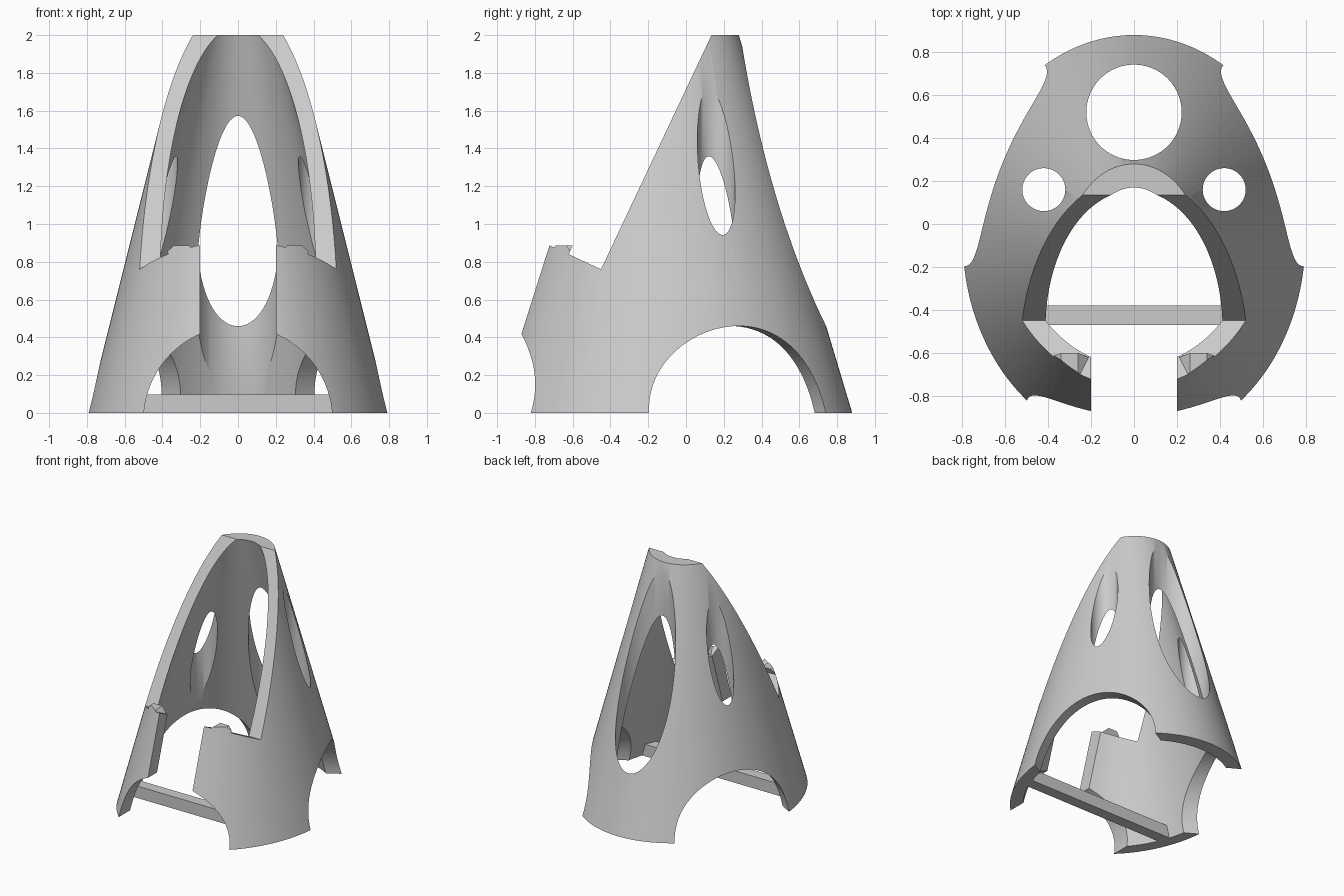
import bpy
import bmesh
from math import cos, sin, tau, radians
from mathutils import Matrix, Vector

if "Cube" in bpy.data.objects:
    bpy.data.objects.remove(bpy.data.objects["Cube"])

CENTRE_Y = -0.076

grey = bpy.data.materials.new("light grey")
grey.use_nodes = True
grey.diffuse_color = (0.6, 0.6, 0.6, 1)
grey.node_tree.nodes["Principled BSDF"].inputs["Base Color"].default_value = (0.6, 0.6, 0.6, 1)


def loft(name, lower, upper):
    """Closed solid between two matching rings of points."""
    bm = bmesh.new()
    a = [bm.verts.new(p) for p in lower]
    b = [bm.verts.new(p) for p in upper]
    bm.faces.new(a)
    bm.faces.new(b)
    for i in range(len(a)):
        j = (i + 1) % len(a)
        bm.faces.new((a[i], a[j], b[j], b[i]))
    bmesh.ops.recalc_face_normals(bm, faces=bm.faces)
    mesh = bpy.data.meshes.new(name)
    bm.to_mesh(mesh)
    bm.free()
    obj = bpy.data.objects.new(name, mesh)
    bpy.context.collection.objects.link(obj)
    mesh.materials.append(grey)
    return obj


def box(name, x0, x1, y0, y1, z0, z1):
    ring = [(x0, y0), (x1, y0), (x1, y1), (x0, y1)]
    return loft(name, [(x, y, z0) for x, y in ring], [(x, y, z1) for x, y in ring])


def cone(name, inset_x, inset_y, z0, z1, sides=128):
    """Tapered elliptical solid, narrowed by a constant wall inset."""
    def ring(z):
        s = 1 - 0.314 * z
        return [((0.797 * s - inset_x) * cos(tau * i / sides),
                 (0.956 * s - inset_y) * sin(tau * i / sides) + CENTRE_Y, z)
                for i in range(sides)]
    return loft(name, ring(z0), ring(z1))


def cylinder(name, radius, length, matrix, sides=96):
    ring = [(radius * cos(tau * i / sides), radius * sin(tau * i / sides)) for i in range(sides)]
    obj = loft(name, [(x, y, 0) for x, y in ring], [(x, y, length) for x, y in ring])
    obj.data.transform(matrix)
    return obj


def cut(target, cutter):
    """Subtract the cutter, then discard it."""
    cutter.hide_render = True
    mod = target.modifiers.new("cut", "BOOLEAN")
    mod.operation = "DIFFERENCE"
    mod.solver = "EXACT"
    mod.object = cutter
    graph = bpy.context.evaluated_depsgraph_get()
    graph.update()
    result = bpy.data.meshes.new_from_object(target.evaluated_get(graph))
    target.modifiers.clear()
    target.data = result
    bpy.data.objects.remove(cutter)


# Hollow tapered body
body = cone("body_shell", 0, 0, 0, 2)
cut(body, cone("hollow", 0.09, 0.11, -0.1, 2.1))

# Sloped front opening, leaving a chamfered lug on each side of the slot
profile = [(-0.45, 0.76), (0.2, 2.138), (-1.2, 2.2), (-1.2, 1.111)]
opening = loft("opening", [(-1, y, z) for y, z in profile], [(1, y, z) for y, z in profile])
lug = [(0.15, 0.784), (0.26, 0.885), (0.34, 0.885), (0.38, 0.85), (0.38, 0.7), (0.15, 0.7)]
for side in (-1, 1):
    cut(opening, loft("lug", [(side * x, -1.3, z) for x, z in lug],
                      [(side * x, -0.6 + (z - 0.885) * 0.47, z) for x, z in lug]))
cut(body, opening)

# Front slot
cut(body, box("slot", -0.2, 0.2, -1.3, 0, -0.1, 1.1))

# Three arches spaced evenly around the base
for angle in (-90, 30, 150):
    direction = Vector((cos(radians(angle)), sin(radians(angle)), 0))
    turn = direction.to_track_quat("Z", "Y").to_matrix().to_4x4()
    cut(body, cylinder("arch", 0.5, 1.5, Matrix.Translation((0, CENTRE_Y, -0.04)) @ turn))

# Upright round bores: one behind, one in each flank
for x, y, radius in ((0, 0.52, 0.222), (-0.42, 0.16, 0.1), (0.42, 0.16, 0.1)):
    cut(body, cylinder("bore", radius, 3, Matrix.Translation((x, y, -0.5))))

# Crossbar joining the two front walls
box("crossbar", -0.68, 0.68, -0.47, -0.38, 0, 0.097)

# Smooth curved walls with crisp edges
bpy.ops.object.select_all(action="DESELECT")
body.select_set(True)
bpy.context.view_layer.objects.active = body
bpy.ops.object.shade_smooth_by_angle(angle=radians(30))
